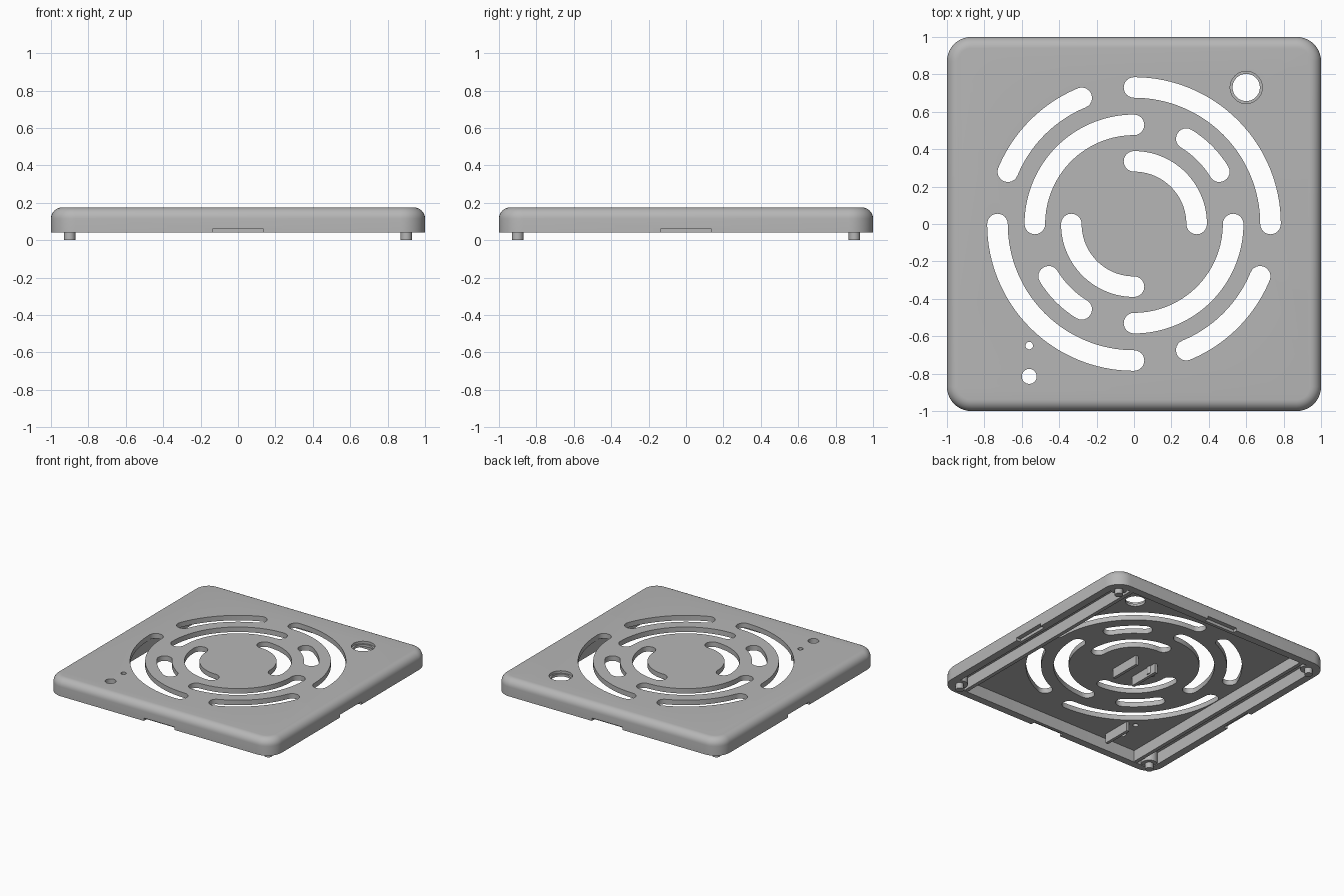
import bpy, bmesh, math
from mathutils import Matrix, Vector

if "Cube" in bpy.data.objects:
    bpy.data.objects.remove(bpy.data.objects["Cube"], do_unlink=True)

grey = bpy.data.materials.new("plain_grey")
grey.use_nodes = True
COLOUR = (0.47, 0.47, 0.47, 1)
grey.diffuse_color = COLOUR
grey.node_tree.nodes["Principled BSDF"].inputs["Base Color"].default_value = COLOUR

RIM, CEILING, TOP = 0.04, 0.135, 0.175
WALL = 0.06


def finish(name, bm):
    bmesh.ops.recalc_face_normals(bm, faces=bm.faces)
    mesh = bpy.data.meshes.new(name)
    bm.to_mesh(mesh)
    bm.free()
    mesh.materials.append(grey)
    obj = bpy.data.objects.new(name, mesh)
    bpy.context.collection.objects.link(obj)
    return obj


def smooth(obj):
    bpy.ops.object.select_all(action="DESELECT")
    obj.select_set(True)
    bpy.context.view_layer.objects.active = obj
    bpy.ops.object.shade_smooth_by_angle(angle=math.radians(35))


def add_box(bm, low, high):
    low, high = Vector(low), Vector(high)
    size = Matrix.Diagonal((*(high - low), 1))
    bmesh.ops.create_cube(bm, size=1, matrix=Matrix.Translation((low + high) / 2) @ size)


def add_cylinder(bm, x, y, radius, z0, z1, top_radius=None):
    bmesh.ops.create_cone(bm, cap_ends=True, segments=40, radius1=radius,
                          radius2=top_radius or radius, depth=z1 - z0,
                          matrix=Matrix.Translation((x, y, (z0 + z1) / 2)))


def loft(bm, rings):
    loops = [[bm.verts.new(p) for p in ring] for ring in rings]
    for a, b in zip(loops, loops[1:]):
        for i in range(len(a)):
            j = (i + 1) % len(a)
            bm.faces.new((a[i], a[j], b[j], b[i]))
    bm.faces.new(loops[0])
    bm.faces.new(loops[-1])


def rounded_square(inset, z, corner=0.13, steps=10):
    radius = corner - inset
    centre = 1 - corner
    ring = []
    for quarter in range(4):
        mid = math.radians(45 + 90 * quarter)
        cx = math.copysign(centre, math.cos(mid))
        cy = math.copysign(centre, math.sin(mid))
        for i in range(steps + 1):
            a = math.radians(90 * (quarter + i / steps))
            ring.append((cx + radius * math.cos(a), cy + radius * math.sin(a), z))
    return ring


def add_arc_slot(bm, radius, start, end, half=0.055):
    a0, a1 = math.radians(start), math.radians(end)
    outline = []

    def arc(centre, r, first, last, steps):
        for i in range(steps):
            a = first + (last - first) * i / steps
            outline.append((centre[0] + r * math.cos(a), centre[1] + r * math.sin(a)))

    def on_circle(a):
        return radius * math.cos(a), radius * math.sin(a)

    arc((0, 0), radius + half, a0, a1, 32)
    arc(on_circle(a1), half, a1, a1 + math.pi, 12)
    arc((0, 0), radius - half, a1, a0, 32)
    arc(on_circle(a0), half, a0 + math.pi, a0 + 2 * math.pi, 12)
    loft(bm, [[(x, y, z) for x, y in outline] for z in (0.1, 0.3)])


# Cover shell: outer wall, rounded top edge, hollow underside
bm = bmesh.new()
FILLET = 0.06
rings = [rounded_square(WALL, CEILING), rounded_square(WALL, RIM), rounded_square(0, RIM)]
for i in range(9):
    a = math.pi / 2 * i / 8
    rings.append(rounded_square(FILLET * (1 - math.cos(a)), TOP - FILLET * (1 - math.sin(a))))
loft(bm, rings)
cover = finish("cover", bm)

# Cutter: vent slots in opposite pairs, round holes, rim recesses
bm = bmesh.new()
for turn in (0, 180):
    for radius, start, end in ((0.73, 0, 90), (0.73, 112.5, 157.5),
                               (0.53, 90, 180), (0.535, 31.5, 58.5), (0.335, 0, 90)):
        add_arc_slot(bm, radius, start + turn, end + turn)
add_cylinder(bm, 0.6, 0.73, 0.073, 0.1, 0.3)
add_cylinder(bm, -0.56, -0.65, 0.02, 0.1, 0.3)
add_cylinder(bm, -0.56, -0.815, 0.04, 0.1, 0.3)
for side in (-1, 1):
    near, far = sorted((side * 0.965, side * 1.1))
    add_box(bm, (-0.135, near, 0), (0.135, far, 0.063))
    add_box(bm, (near, -0.135, 0), (far, 0.135, 0.063))
cutter = finish("vent_cutter", bm)
cutter.hide_render = True

# Counterbore around the large round hole
bm = bmesh.new()
add_cylinder(bm, 0.6, 0.73, 0.086, 0.155, 0.3)
bore = finish("counterbore_cutter", bm)
bore.hide_render = True

for tool in (cutter, bore):
    mod = cover.modifiers.new("cut", "BOOLEAN")
    mod.operation, mod.solver, mod.object = "DIFFERENCE", "EXACT", tool
bpy.context.view_layer.update()
graph = bpy.context.evaluated_depsgraph_get()
cut_mesh = bpy.data.meshes.new_from_object(cover.evaluated_get(graph))
cover.modifiers.clear()
cover.data = cut_mesh
for tool in (cutter, bore):
    bpy.data.objects.remove(tool, do_unlink=True)
smooth(cover)

# Corner bosses with locating pegs
for sx, sname in ((-1, "right"), (1, "left")):
    for sy, yname in ((-1, "front"), (1, "back")):
        bm = bmesh.new()
        add_cylinder(bm, sx * 0.9, sy * 0.9, 0.06, RIM + 0.005, CEILING + 0.005)
        add_cylinder(bm, sx * 0.9, sy * 0.9, 0.03, 0, RIM + 0.02)
        smooth(finish(f"{yname}_{sname}_peg", bm))

# Long stiffening ribs
for side, name in ((-1, "right_rib"), (1, "left_rib")):
    bm = bmesh.new()
    a, b = sorted((side * 0.79, side * 0.82))
    add_box(bm, (a, -0.95, RIM + 0.005), (b, 0.95, CEILING + 0.005))
    finish(name, bm)

# Central clip walls and small pin
for x, name in ((-0.1, "right_clip"), (0.08, "left_clip")):
    bm = bmesh.new()
    add_box(bm, (x - 0.012, -0.13, 0.06), (x + 0.012, 0.13, CEILING + 0.005))
    finish(name, bm)
bm = bmesh.new()
add_cylinder(bm, -0.11, 0.06, 0.03, 0.075, CEILING + 0.005)
smooth(finish("clip_pin", bm))

# Holder wall beside the small holes
bm = bmesh.new()
add_box(bm, (-0.5, -0.89, 0.06), (-0.476, -0.65, CEILING + 0.005))
finish("holder_wall", bm)
